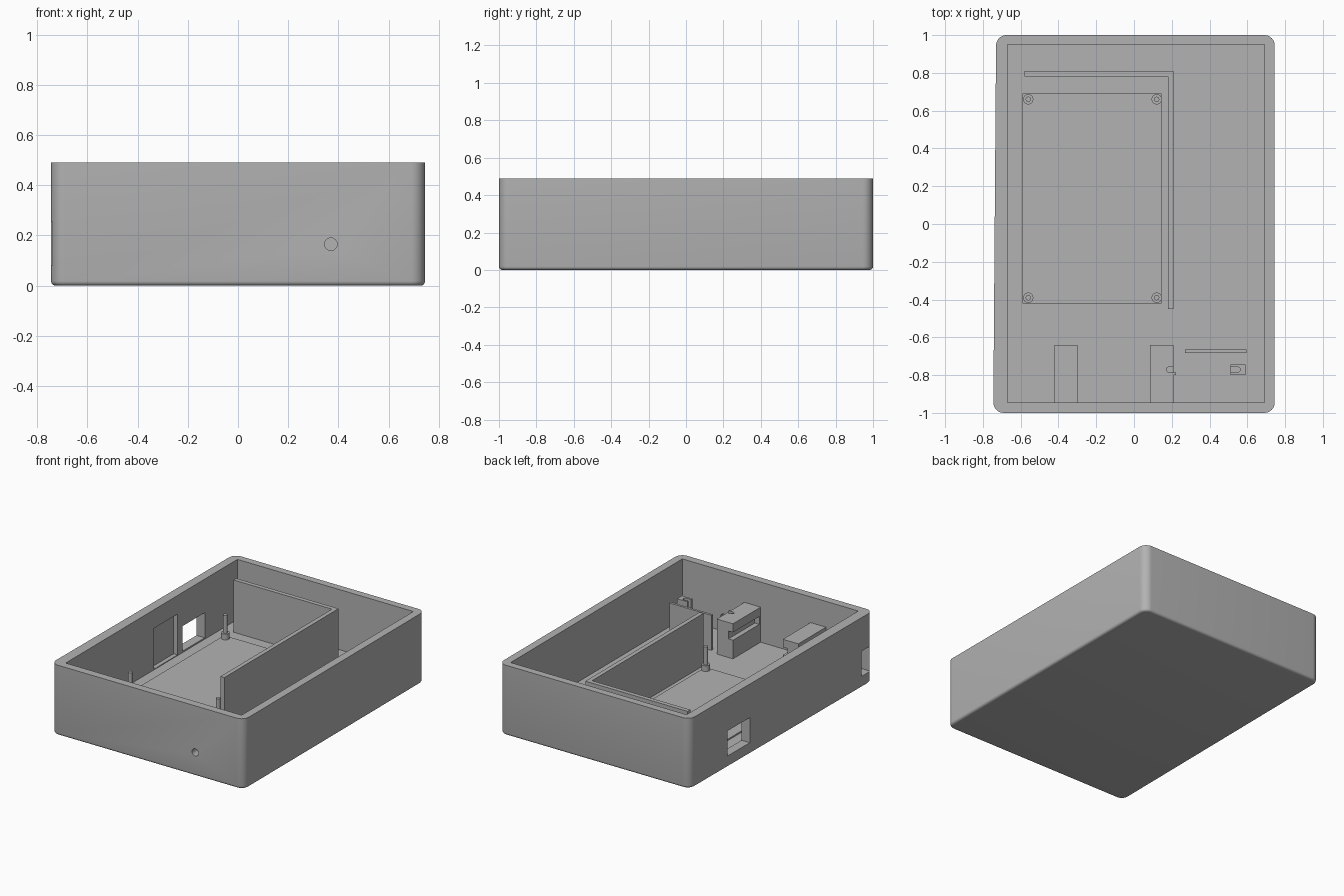
import bpy, bmesh, math
from mathutils import Matrix

if "Cube" in bpy.data.objects:
    bpy.data.objects.remove(bpy.data.objects["Cube"])

FLOOR = 0.07
EMBED = 0.04      # parts start inside the floor slab
TOP = 0.49

grey = bpy.data.materials.new("plain grey plastic")
grey.use_nodes = True
grey.diffuse_color = (0.45, 0.45, 0.45, 1)
grey.node_tree.nodes["Principled BSDF"].inputs["Base Color"].default_value = (0.45, 0.45, 0.45, 1)


def finish(name, bm):
    bmesh.ops.recalc_face_normals(bm, faces=bm.faces)
    mesh = bpy.data.meshes.new(name)
    bm.to_mesh(mesh)
    bm.free()
    mesh.materials.append(grey)
    obj = bpy.data.objects.new(name, mesh)
    bpy.context.collection.objects.link(obj)
    return obj


def prism(name, outline, z0, z1):
    """Extrude a plan outline from z0 to z1."""
    bm = bmesh.new()
    base = bm.faces.new([bm.verts.new((x, y, z0)) for x, y in outline])
    up = bmesh.ops.extrude_face_region(bm, geom=[base])["geom"]
    for v in up:
        if isinstance(v, bmesh.types.BMVert):
            v.co.z = z1
    return finish(name, bm)


def box(name, x0, x1, y0, y1, z0, z1):
    return prism(name, [(x0, y0), (x1, y0), (x1, y1), (x0, y1)], z0, z1)


def cylinder(name, x, y, z0, z1, r):
    bm = bmesh.new()
    bmesh.ops.create_cone(bm, cap_ends=True, segments=32, radius1=r, radius2=r, depth=z1 - z0,
                          matrix=Matrix.Translation((x, y, (z0 + z1) / 2)))
    return finish(name, bm)


def cut(obj, cutters):
    """Subtract the cutters for good and remove them."""
    for c in cutters:
        c.hide_render = True
        mod = obj.modifiers.new("cut", 'BOOLEAN')
        mod.operation = 'DIFFERENCE'
        mod.solver = 'EXACT'
        mod.object = c
    deps = bpy.context.evaluated_depsgraph_get()
    mesh = bpy.data.meshes.new_from_object(obj.evaluated_get(deps))
    obj.modifiers.clear()
    obj.data = mesh
    for c in cutters:
        bpy.data.objects.remove(c)


def smooth(obj):
    bpy.ops.object.select_all(action='DESELECT')
    obj.select_set(True)
    bpy.context.view_layer.objects.active = obj
    bpy.ops.object.shade_smooth_by_angle(angle=math.radians(30))


# Outer tray: rounded upright corners, then a small rounding under the base
case = prism("case", [(-0.745, -1), (0.745, -1), (0.745, 1), (-0.73, 1)], 0, TOP)
bm = bmesh.new()
bm.from_mesh(case.data)
upright = [e for e in bm.edges if abs(e.verts[0].co.z - e.verts[1].co.z) > 0.1]
bmesh.ops.bevel(bm, geom=upright, offset=0.055, segments=8, profile=0.5, affect='EDGES')
under = [e for e in bm.edges if all(v.co.z < 0.001 for v in e.verts)]
bmesh.ops.bevel(bm, geom=under, offset=0.018, segments=4, profile=0.5, affect='EDGES')
bm.to_mesh(case.data)
bm.free()

# Hollow, side wall openings, inner wall recess and round front hole
hole = cylinder("front_hole_cutter", 0, 0, -0.1, 0.1, 0.025)
hole.matrix_world = Matrix.Translation((0.37, -0.98, 0.165)) @ Matrix.Rotation(math.pi / 2, 4, 'X')
cut(case, [
    box("hollow_cutter", -0.67, 0.69, -0.945, 0.95, FLOOR, 0.6),
    box("back_port_cutter", -0.8, -0.65, 0.345, 0.59, 0.08, 0.255),
    box("front_port_cutter", -0.8, -0.65, -0.97, -0.875, 0.08, 0.255),
    box("recess_cutter", -0.70, -0.65, 0.03, 0.29, FLOOR + 0.005, 0.36),
    hole,
])
smooth(case)

# L-shaped divider
prism("divider_wall", [(0.18, -0.45), (0.21, -0.45), (0.21, 0.81), (-0.58, 0.81),
                       (-0.58, 0.78), (0.18, 0.78)], EMBED, 0.435)

# Board bed with four mounting posts
box("board_bed", -0.59, 0.145, -0.42, 0.69, EMBED, FLOOR + 0.01)
for side, x in (("right", -0.56), ("left", 0.12)):
    for end, y in (("front", -0.39), ("back", 0.66)):
        smooth(cylinder(f"{end}_{side}_post_collar", x, y, EMBED, 0.12, 0.027))
        smooth(cylinder(f"{end}_{side}_post_pin", x, y, EMBED, 0.245, 0.014))

# Two grooved holder blocks facing each other
right_block = box("right_holder_block", -0.42, -0.30, -0.95, -0.64, EMBED, 0.31)
cut(right_block, [box("groove_cutter", -0.335, -0.2, -0.93, -0.6, 0.20, 0.255)])
left_block = box("left_holder_block", 0.085, 0.21, -0.95, -0.64, EMBED, 0.315)
cut(left_block, [box("groove_cutter", 0.0, 0.12, -0.93, -0.6, 0.20, 0.255),
                 box("slot_cutter", 0.185, 0.25, -0.785, -0.757, 0.1, 0.4),
                 cylinder("slot_end_cutter", 0.185, -0.771, 0.1, 0.4, 0.014)])
box("holder_block_lip", 0.20, 0.223, -0.80, -0.785, EMBED, 0.315)

# Thin upright panel and the open clip behind the front hole
box("upright_panel", 0.27, 0.595, -0.682, -0.665, EMBED, 0.315)
clip = box("side_clip", 0.51, 0.59, -0.80, -0.745, EMBED, 0.315)
cut(clip, [box("slot_cutter", 0.45, 0.548, -0.785, -0.757, 0.1, 0.4),
           cylinder("slot_end_cutter", 0.548, -0.771, 0.1, 0.4, 0.014)])
